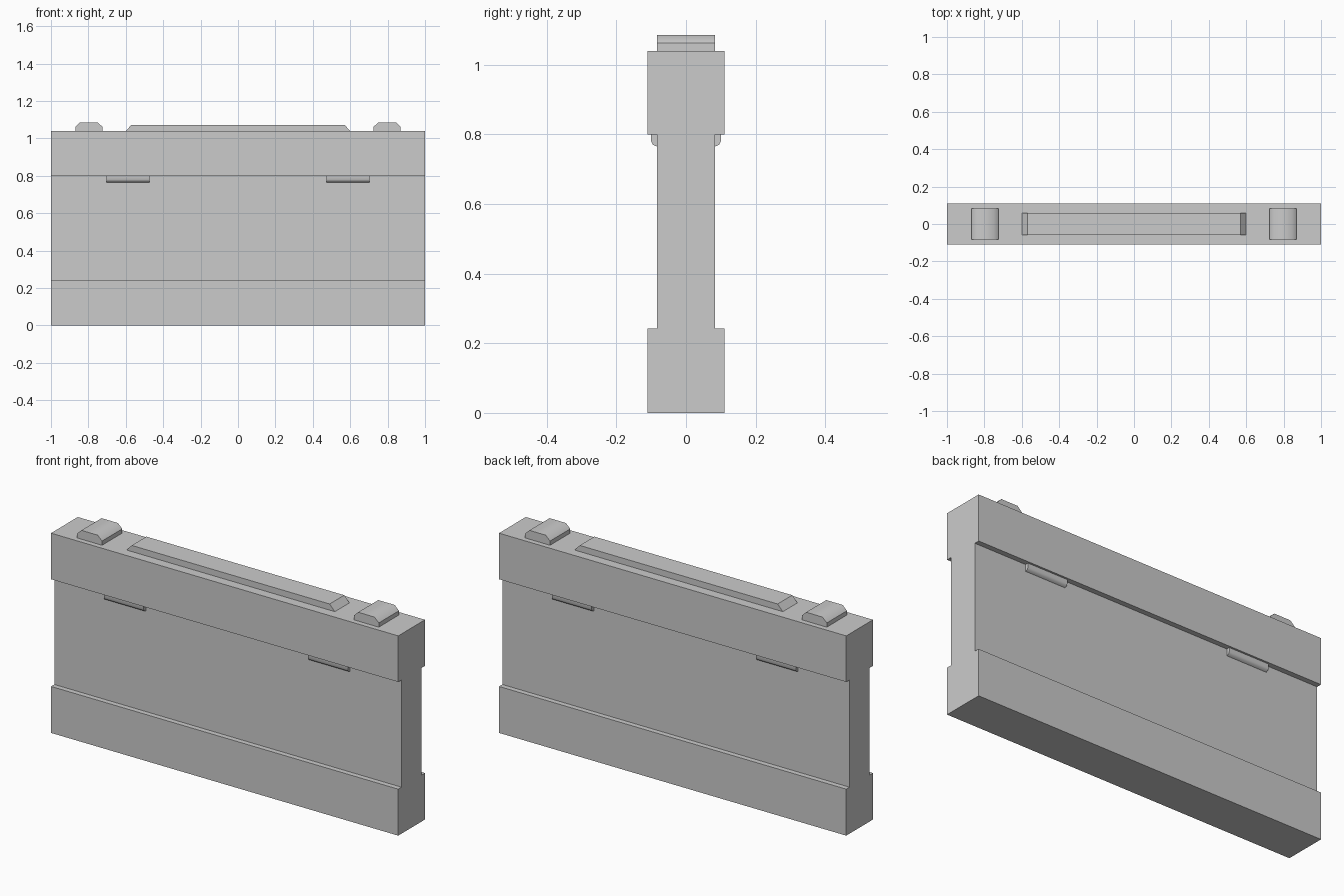
import bpy, bmesh
from math import radians

if "Cube" in bpy.data.objects:
    bpy.data.objects.remove(bpy.data.objects["Cube"])


def prism(name, profile, axis, lo, hi, smooth=None):
    """Extrude a 2D profile: (y, z) along x, or (x, z) along y."""
    bm = bmesh.new()
    if axis == 'x':
        verts = [bm.verts.new((lo, a, b)) for a, b in profile]
        step = (hi - lo, 0, 0)
    else:
        verts = [bm.verts.new((a, lo, b)) for a, b in profile]
        step = (0, hi - lo, 0)
    face = bm.faces.new(verts)
    ext = bmesh.ops.extrude_face_region(bm, geom=[face], use_keep_orig=True)
    moved = [v for v in ext['geom'] if isinstance(v, bmesh.types.BMVert)]
    bmesh.ops.translate(bm, verts=moved, vec=step)
    bmesh.ops.recalc_face_normals(bm, faces=bm.faces)
    mesh = bpy.data.meshes.new(name)
    bm.to_mesh(mesh)
    bm.free()
    obj = bpy.data.objects.new(name, mesh)
    bpy.context.collection.objects.link(obj)
    if smooth:
        bpy.ops.object.select_all(action='DESELECT')
        obj.select_set(True)
        bpy.context.view_layer.objects.active = obj
        bpy.ops.object.shade_smooth_by_angle(angle=radians(smooth))
    return obj


# Wall panel with thick base and thick top rail
half = [(0.11, 0), (0.11, 0.242), (0.083, 0.242),
        (0.083, 0.80), (0.11, 0.80), (0.11, 1.04)]
prism("wall_panel", half + [(-y, z) for y, z in reversed(half)], 'x', -1, 1)

# Long raised strip on the top with sloped ends
prism("top_strip", [(-0.6, 1.04), (0.6, 1.04), (0.57, 1.072), (-0.57, 1.072)],
      'y', -0.06, 0.06)

for side, sx in (("left", -1), ("right", 1)):
    # Bevelled stacking lugs on the top
    lug = [(-0.072, 1.04), (0.072, 1.04), (0.072, 1.062),
           (0.047, 1.086), (-0.047, 1.086), (-0.072, 1.062)]
    prism(f"{side}_top_lug", [(x + sx * 0.797, z) for x, z in lug],
          'y', -0.083, 0.083, smooth=45)

    # Rounded clips under the top rail, front and back
    clip = [(0.083, 0.80), (0.10, 0.80), (0.10, 0.78),
            (0.095, 0.77), (0.083, 0.765)]
    for face_name, sy in (("front", -1), ("back", 1)):
        prism(f"{side}_{face_name}_clip", [(sy * y, z) for y, z in clip],
              'x', sx * 0.588 - 0.115, sx * 0.588 + 0.115, smooth=50)
